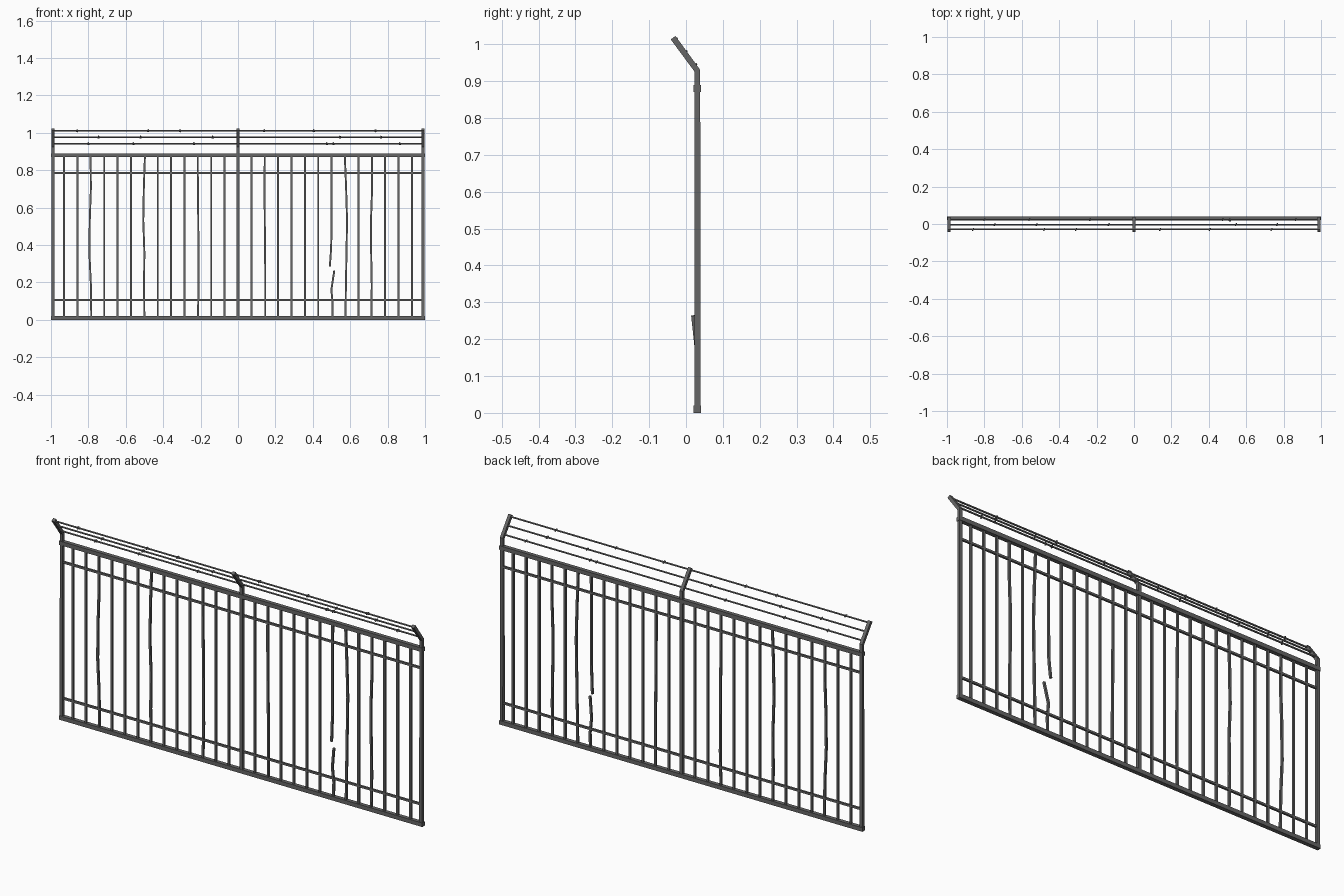
import bpy, bmesh, math
from mathutils import Vector

if "Cube" in bpy.data.objects:
    bpy.data.objects.remove(bpy.data.objects["Cube"])


def material(name, c):
    m = bpy.data.materials.new(name)
    m.diffuse_color = (c[0], c[1], c[2], 1)
    m.use_nodes = True
    m.node_tree.nodes["Principled BSDF"].inputs["Base Color"].default_value = m.diffuse_color
    return m


STEEL = material("steel grey", (0.133, 0.133, 0.133))
WIRE = material("wire grey", (0.175, 0.175, 0.175))
Y = 0.031          # plane of the fence panel
STEP = 0.0715      # bar spacing


def sweep(bm, pts, width, sides=4):
    """Sweep a regular section (width across flats) along a path."""
    pts = [Vector(p) for p in pts]
    r = width / 2 / math.cos(math.pi / sides)
    rings = []
    for i, p in enumerate(pts):
        a = (p - pts[i - 1]).normalized() if i else None
        b = (pts[i + 1] - p).normalized() if i < len(pts) - 1 else None
        t = ((a or b) + (b or a)).normalized()
        u = Vector((0, 1, 0)) if abs(t.x) > 0.9 else Vector((1, 0, 0))
        u = (u - t * u.dot(t)).normalized()
        v = t.cross(u)
        ring = []
        for k in range(sides):
            ang = 2 * math.pi * (k + 0.5) / sides
            ring.append(bm.verts.new(p + r * (u * math.cos(ang) + v * math.sin(ang))))
        rings.append(ring)
    for lo, hi in zip(rings, rings[1:]):
        for k in range(sides):
            n = (k + 1) % sides
            bm.faces.new((lo[k], lo[n], hi[n], hi[k]))
    bm.faces.new(rings[0][::-1])
    bm.faces.new(rings[-1])


def part(name, mat, paths, width, sides=4):
    bm = bmesh.new()
    for p in paths:
        sweep(bm, p, width, sides)
    bmesh.ops.recalc_face_normals(bm, faces=bm.faces)
    me = bpy.data.meshes.new(name)
    bm.to_mesh(me)
    bm.free()
    me.materials.append(mat)
    ob = bpy.data.objects.new(name, me)
    bpy.context.collection.objects.link(ob)
    return ob


# Posts with outrigger arms leaning to the front
for name, x in (("left_post", -0.99), ("middle_post", 0), ("right_post", 0.99)):
    part(name, STEEL, [[(x, Y, 0.004), (x, Y, 0.928), (x, -0.035, 1.018)]], 0.016)

# Main rails and thin cross rails
for name, z, w, half in (("top_rail", 0.88, 0.02, 1.0), ("bottom_rail", 0.01, 0.02, 1.0),
                         ("upper_cross_rail", 0.785, 0.010, 0.99),
                         ("lower_cross_rail", 0.107, 0.010, 0.99)):
    part(name, STEEL, [[(-half, Y, z), (half, Y, z)]], w)

# Bent bars: index -> sideways offsets at evenly spaced heights, bottom to top
bent = {
    -11: (0.002, 0.0, -0.008, -0.006, 0.0, -0.002),
    -7: (0.0, -0.002, 0.0, -0.006, -0.003, 0.003),
    -3: (0.0, 0.004, 0.003, 0.002, 0.0, -0.001),
    2: (0.003, 0.003, 0.002, 0.0, -0.001, 0.0),
    8: (0.002, 0.005, 0.008, 0.011, 0.006, -0.001),
    10: (-0.002, 0.0, -0.003, -0.004, 0.002, 0.002),
}
bars = []
for i in range(-13, 14):
    if i in (0, 7):
        continue
    off = bent.get(i, (0, 0))
    n = len(off) - 1
    bars.append([(i * STEP + d, Y, 0.01 + 0.87 * k / n) for k, d in enumerate(off)])
part("vertical_bars", STEEL, bars, 0.010)

# Snapped bar in two pieces
part("broken_bar_upper", STEEL, [[(0.50, Y, 0.88), (0.499, Y, 0.43), (0.497, Y, 0.37),
                                  (0.491, Y + 0.004, 0.285)]], 0.010)
part("broken_bar_lower", STEEL, [[(0.505, Y, 0.01), (0.506, Y, 0.09), (0.499, Y - 0.001, 0.16),
                                  (0.515, Y - 0.012, 0.264)]], 0.010)

# Barbed wire strands, each with its barbs
strands = (
    ("top", -0.029, 1.011, (-0.86, -0.48, -0.31, 0.14, 0.405, 0.735)),
    ("middle", -0.003, 0.977, (-0.745, -0.52, -0.135, 0.545, 0.765)),
    ("low", 0.023, 0.942, (-0.80, -0.56, -0.235, 0.475, 0.51, 0.865)),
)
for name, y, z, xs in strands:
    part(name + "_wire", WIRE, [[(-0.99, y, z), (0.99, y, z)]], 0.008, 6)
    barbs = []
    for x in xs:
        barbs.append([(x - 0.003, y - 0.006, z - 0.005), (x + 0.002, y + 0.006, z + 0.005)])
        barbs.append([(x + 0.003, y + 0.005, z - 0.006), (x - 0.002, y - 0.005, z + 0.006)])
    part(name + "_wire_barbs", STEEL, barbs, 0.005)
